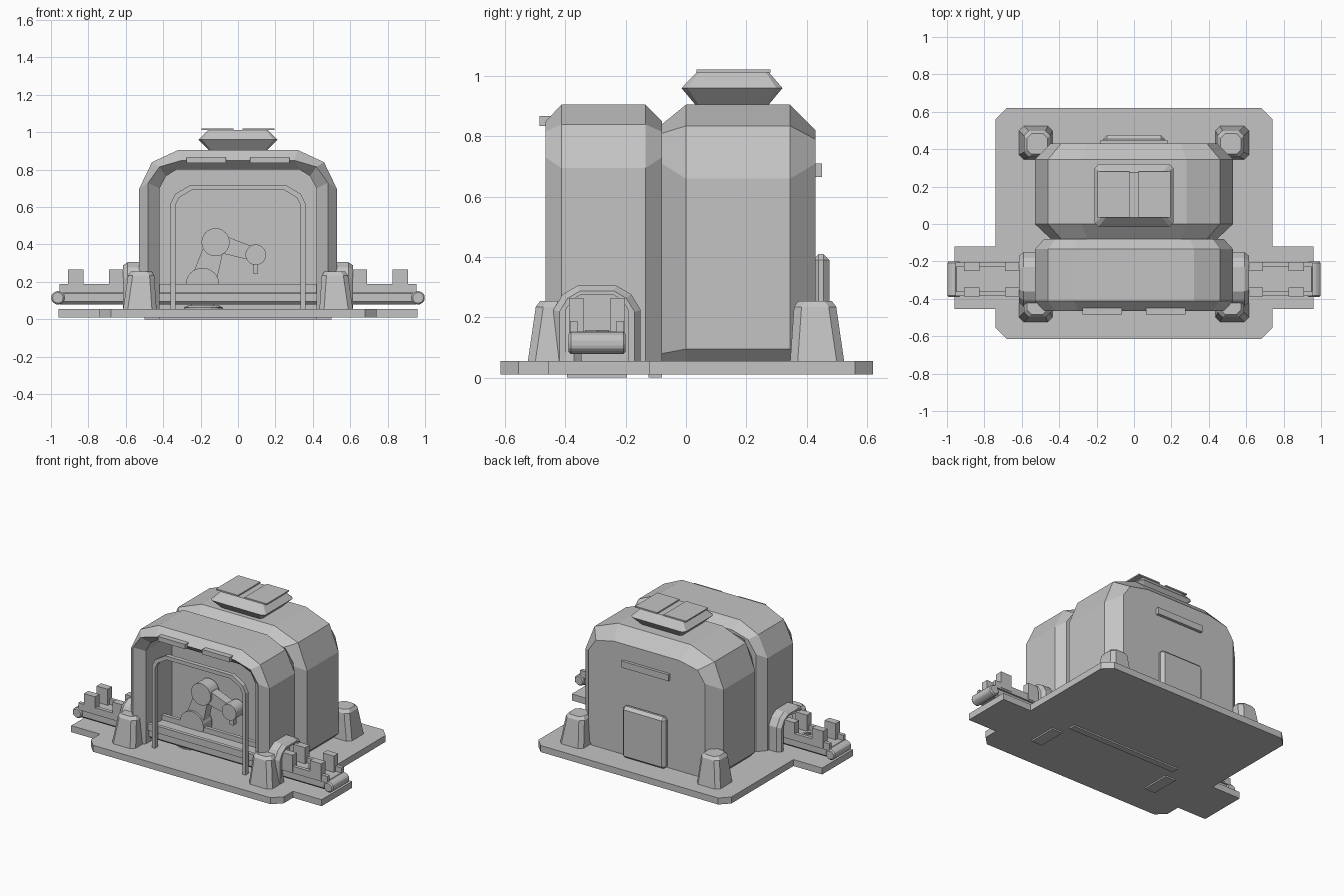
import bpy, bmesh, math
from mathutils import Vector

if "Cube" in bpy.data.objects:
    bpy.data.objects.remove(bpy.data.objects["Cube"])

grey = bpy.data.materials.new("light grey")
grey.diffuse_color = (0.55, 0.55, 0.55, 1)
grey.use_nodes = True
grey.node_tree.nodes["Principled BSDF"].inputs["Base Color"].default_value = grey.diffuse_color


def finish(name, bm, bevel=0.0):
    bmesh.ops.recalc_face_normals(bm, faces=bm.faces)
    mesh = bpy.data.meshes.new(name)
    bm.to_mesh(mesh)
    bm.free()
    mesh.materials.append(grey)
    ob = bpy.data.objects.new(name, mesh)
    bpy.context.collection.objects.link(ob)
    if bevel:
        m = ob.modifiers.new("bevel", 'BEVEL')
        m.width, m.segments, m.limit_method = bevel, 1, 'ANGLE'
    return ob


def box(name, x, y, z, bevel=0.0):
    bm = bmesh.new()
    bmesh.ops.create_cube(bm, size=1)
    for v in bm.verts:
        v.co = [(r[0] + r[1]) / 2 + c * (r[1] - r[0]) for r, c in zip((x, y, z), v.co)]
    return finish(name, bm, bevel)


def loft(name, rings, loop=True, caps=True, wrap=False, bevel=0.0):
    """Skin rings of 3D points; loop closes each ring, wrap joins last to first."""
    bm = bmesh.new()
    vs = [[bm.verts.new(p) for p in r] for r in rings]
    n = len(rings[0])
    pairs = list(zip(vs, vs[1:])) + ([(vs[-1], vs[0])] if wrap else [])
    for a, b in pairs:
        for i in range(n if loop else n - 1):
            j = (i + 1) % n
            bm.faces.new((a[i], a[j], b[j], b[i]))
    if caps:
        bm.faces.new(vs[0])
        bm.faces.new(vs[-1])
    elif wrap:
        for i in (0, n - 1):
            bm.faces.new([r[i] for r in vs])
    return finish(name, bm, bevel)


def prism_y(name, pts, y0, y1, bevel=0.0):
    return loft(name, [[(x, y, z) for x, z in pts] for y in (y0, y1)], bevel=bevel)


def disc_y(name, x, z, r, y0, y1, n=24, bevel=0.0):
    a = [2 * math.pi * i / n for i in range(n)]
    return prism_y(name, [(x + r * math.cos(t), z + r * math.sin(t)) for t in a], y0, y1, bevel)


def mirror(half):
    return half + [(-x, z) for x, z in reversed(half)]


def at_y(half, y):
    return [(x, y, z) for x, z in mirror(half)]


def rect(hx, y0, y1, z, c):
    return [(-hx + c, y0, z), (hx - c, y0, z), (hx, y0 + c, z), (hx, y1 - c, z),
            (hx - c, y1, z), (-hx + c, y1, z), (-hx, y1 - c, z), (-hx, y0 + c, z)]


# base plate with conveyor tabs
half = [(0.68, -0.615), (0.74, -0.555), (0.74, -0.455), (0.96, -0.455),
        (0.96, -0.12), (0.74, -0.12), (0.74, 0.56), (0.68, 0.62)]
loft("base_plate", [[(x, y, z) for x, y in mirror(half)] for z in (0.01, 0.055)])

# front hall: open arched shell with splayed mouth
inner = [(0.42, 0.05), (0.42, 0.70), (0.385, 0.765), (0.33, 0.80)]
edge = [(0.48, 0.05), (0.48, 0.73), (0.42, 0.815), (0.30, 0.85)]
outer = [(0.53, 0.05), (0.53, 0.695), (0.46, 0.84), (0.32, 0.905)]
loft("front_shell", [at_y(inner, -0.12), at_y(inner, -0.41), at_y(edge, -0.465),
                     at_y(outer, -0.413), at_y(outer, -0.135), at_y(edge, -0.08),
                     at_y(inner, -0.08)], loop=False, caps=False, wrap=True)
prism_y("back_panel", mirror([(0.42, 0.0)] + inner[1:]), -0.125, -0.08)

# rear hall: closed chamfered body
body = [(0.49, 0.055), (0.53, 0.095), (0.53, 0.66), (0.46, 0.835), (0.28, 0.905)]
end = [(0.42, 0.055), (0.445, 0.08), (0.445, 0.71), (0.39, 0.79), (0.25, 0.82)]
front_end = [(x, z + (0.02 if z > 0.75 else 0)) for x, z in end]
loft("rear_hall", [at_y(front_end, -0.08), at_y(body, 0.0), at_y(body, 0.345), at_y(end, 0.43)])
box("rear_door", (-0.165, 0.165), (0.42, 0.475), (0.05, 0.41), 0.02)
box("rear_sign_plate", (-0.18, 0.18), (0.42, 0.45), (0.665, 0.71))

# roof vent and its two flaps
loft("roof_vent", [rect(0.15, 0.035, 0.27, 0.90, 0.01), rect(0.21, -0.015, 0.32, 0.96, 0.02),
                   rect(0.16, 0.035, 0.275, 1.012, 0.01)])
for s in (-1, 1):
    box("vent_flap", sorted((s * 0.025, s * 0.195)), (0.035, 0.28), (1.012, 1.021))
    box("mouth_lamp", sorted((s * 0.065, s * 0.275)), (-0.485, -0.44), (0.835, 0.868))

# thin gate frame in the mouth
g_out = [(0.36, 0.05), (0.36, 0.62), (0.335, 0.67), (0.255, 0.718)]
g_in = [(0.335, 0.05), (0.335, 0.61), (0.315, 0.65), (0.245, 0.692)]
loft("gate_frame", [at_y(g_out, -0.43), at_y(g_out, -0.40), at_y(g_in, -0.40), at_y(g_in, -0.43)],
     loop=False, caps=False, wrap=True)

# conveyor running through both sides
yc = -0.295
box("conveyor_belt", (-0.965, 0.965), (-0.375, -0.215), (0.08, 0.153), 0.015)
for s in (-1, 1):
    box("conveyor_rail", (-0.955, 0.955), sorted((yc + s * 0.065, yc + s * 0.09)), (0.14, 0.188))
    disc_y("end_roller", s * 0.963, 0.115, 0.037, -0.39, -0.2, 12, 0.008)
    box("conveyor_support", sorted((s * 0.42, s * 0.5)), (-0.395, -0.195), (0.0, 0.09))
    for x0, x1 in ((0.825, 0.91), (0.60, 0.69)):
        for t in (-1, 1):
            box("rail_block", sorted((s * x0, s * x1)),
                sorted((yc + t * 0.045, yc + t * 0.093)), (0.15, 0.265))
    # direction chevrons, thin plates on the belt
    for k in (0, 0.03):
        x = s * 0.735 - 0.02 + k
        pts = [(x, -0.04), (x + 0.012, -0.04), (x + 0.04, 0), (x + 0.012, 0.04), (x, 0.04), (x + 0.028, 0)]
        loft("chevron", [[(a, yc + b, z) for a, b in pts] for z in (0.152, 0.158)])

    # arched tunnel hood where the conveyor enters
    def hood(x, w, h, c):
        prof = mirror([(w, 0.05), (w, h - c), (w - c * 0.4, h - c * 0.35), (w - c, h)])
        return [(s * x, yc + a, z) for a, z in prof]
    loft("tunnel_hood", [hood(0.50, 0.145, 0.305, 0.08), hood(0.59, 0.145, 0.305, 0.08),
                         hood(0.615, 0.125, 0.288, 0.07), hood(0.615, 0.103, 0.275, 0.05),
                         hood(0.50, 0.103, 0.275, 0.05)], loop=False, caps=False, wrap=True)

# tapered corner posts
for sx in (-1, 1):
    for sy in (-1, 1):
        rings = []
        for h, z, cx in ((0.09, 0.05, 0.525), (0.07, 0.235, 0.518), (0.055, 0.255, 0.518)):
            cy = cx - 0.09
            rings.append([(sx * cx + x, sy * cy + y, z) for x, y, _ in rect(h, -h, h, 0, 0.025)])
        loft("corner_post", rings)

# robot arm behind the belt
ya, yb = -0.235, -0.14


def link(name, p, q, w0, w1, y0, y1):
    p, q = Vector(p), Vector(q)
    d = (q - p).normalized()
    n = Vector((-d.y, d.x))
    prism_y(name, [p + n * w0, p - n * w0, q - n * w1, q + n * w1], y0, y1)


shoulder, elbow, wrist = (-0.19, 0.185), (-0.12, 0.412), (0.095, 0.345)
loft("arm_pedestal", [[(-0.185 + r * math.cos(i * math.pi / 8), -0.23 + r * math.sin(i * math.pi / 8), z)
                       for i in range(16)] for r, z in ((0.105, 0.05), (0.105, 0.062), (0.08, 0.075))])
box("arm_column", (-0.25, -0.13), (-0.20, -0.13), (0.06, 0.19))
disc_y("arm_shoulder", *shoulder, 0.09, ya, yb)
disc_y("arm_elbow", *elbow, 0.075, ya, yb)
disc_y("arm_wrist", *wrist, 0.055, ya, yb)
link("upper_arm", shoulder, elbow, 0.07, 0.05, -0.22, -0.155)
link("forearm", elbow, wrist, 0.05, 0.035, -0.22, -0.155)
box("arm_tool", (0.08, 0.108), (-0.205, -0.17), (0.245, 0.30))
